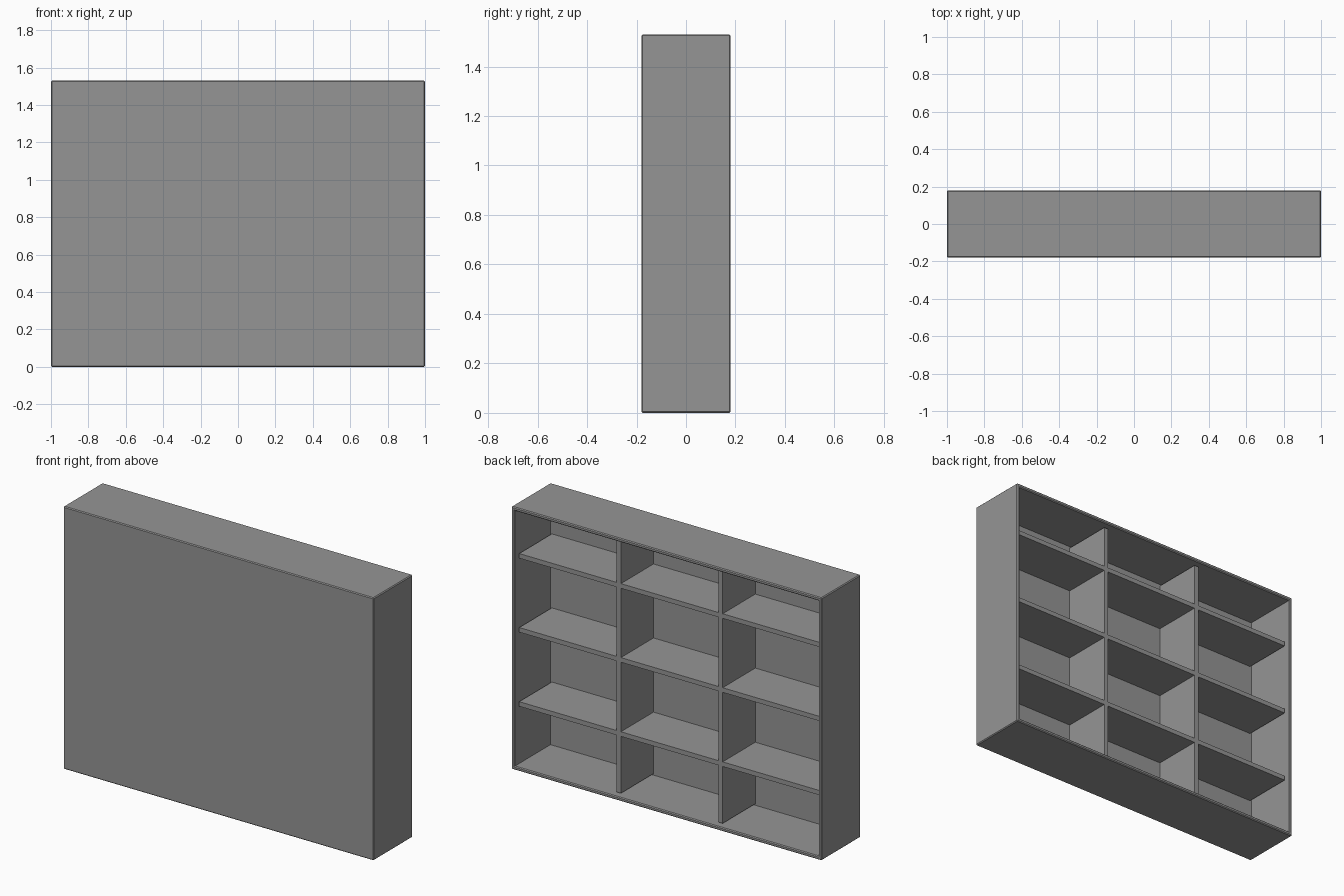
import bpy
import bmesh
from mathutils import Matrix, Vector

cube = bpy.data.objects.get("Cube")
if cube:
    bpy.data.objects.remove(cube, do_unlink=True)

WIDTH, DEPTH, HEIGHT = 2.0, 0.36, 1.53
WALL = 0.03          # frame and panel thickness
BOARD = 0.027        # shelf and divider thickness
RECESS = 0.03        # boards sit back from the open rim
BEVEL = 0.005
SHELF_Z = (0.375, 0.807, 1.238)
DIVIDER_X = 0.328

gray = bpy.data.materials.new("mid_gray")
gray.use_nodes = True
color = (0.3, 0.3, 0.3, 1.0)
gray.diffuse_color = color
gray.node_tree.nodes["Principled BSDF"].inputs["Base Color"].default_value = color


def box_mesh(size, center):
    bm = bmesh.new()
    place = Matrix.Translation(center) @ Matrix.Diagonal((*size, 1.0))
    bmesh.ops.create_cube(bm, size=1.0, matrix=place)
    return bm


def finish(bm, name):
    bmesh.ops.recalc_face_normals(bm, faces=bm.faces)
    mesh = bpy.data.meshes.new(name)
    bm.to_mesh(mesh)
    bm.free()
    mesh.materials.append(gray)
    obj = bpy.data.objects.new(name, mesh)
    bpy.context.collection.objects.link(obj)
    return obj


# Case: a box hollowed out from the rear, with softened outer edges and rim
bm = box_mesh((WIDTH, DEPTH, HEIGHT), (0, 0, HEIGHT / 2))
bm.normal_update()
rear = max(bm.faces, key=lambda f: f.normal.y)
bmesh.ops.inset_region(bm, faces=[rear], thickness=WALL)
pocket = bmesh.ops.extrude_face_region(bm, geom=[rear])["geom"]
floor = [v for v in pocket if isinstance(v, bmesh.types.BMVert)]
bmesh.ops.translate(bm, verts=floor, vec=Vector((0, WALL - DEPTH, 0)))
if rear.is_valid:
    bmesh.ops.delete(bm, geom=[rear], context="FACES_ONLY")
bmesh.ops.recalc_face_normals(bm, faces=bm.faces)
inner = set(floor)
convex = [e for e in bm.edges
          if not inner & set(e.verts) and e.calc_face_angle(0) > 1]
bmesh.ops.bevel(bm, geom=convex, offset=BEVEL, segments=1, affect="EDGES")
finish(bm, "case")

# Boards run from the front panel to just inside the open rim
board_depth = DEPTH - WALL - RECESS
board_y = (WALL - RECESS) / 2

for number, z in enumerate(SHELF_Z, 1):
    size = (WIDTH - 2 * WALL, board_depth, BOARD)
    finish(box_mesh(size, (0, board_y, z)), f"shelf_{number}")

# Dividers fill the gaps between neighbouring shelves
bottoms = [WALL] + [z + BOARD / 2 for z in SHELF_Z]
tops = [z - BOARD / 2 for z in SHELF_Z] + [HEIGHT - WALL]
for side, sign in (("left", 1), ("right", -1)):
    for row, (low, high) in enumerate(zip(bottoms, tops), 1):
        size = (BOARD, board_depth, high - low)
        center = (sign * DIVIDER_X, board_y, (low + high) / 2)
        finish(box_mesh(size, center), f"{side}_divider_{row}")
